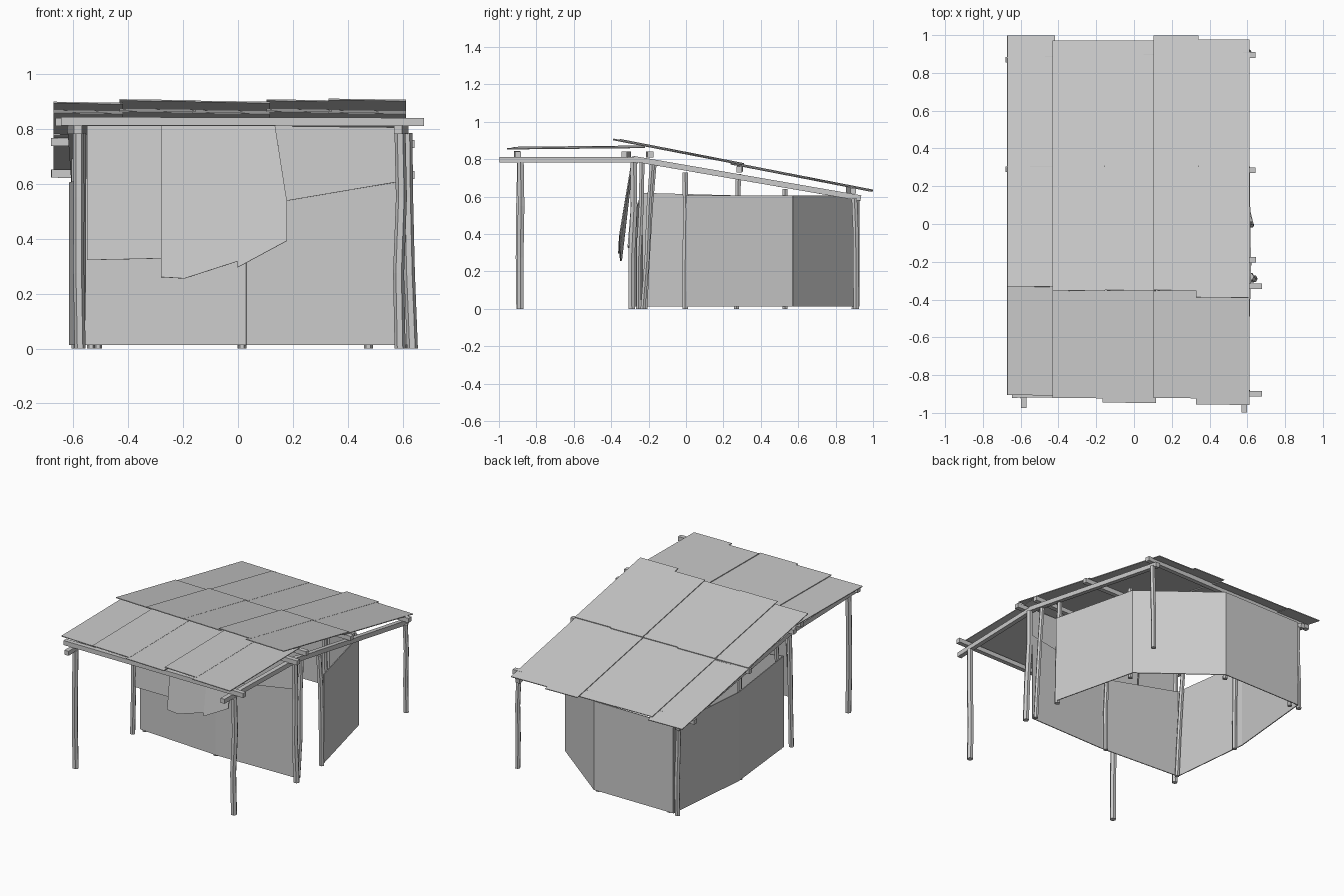
import bpy, bmesh, math, random
from mathutils import Vector

if "Cube" in bpy.data.objects:
    bpy.data.objects.remove(bpy.data.objects["Cube"])

random.seed(4)


def mesh_object(name, bm):
    bmesh.ops.recalc_face_normals(bm, faces=bm.faces)
    me = bpy.data.meshes.new(name)
    bm.to_mesh(me)
    bm.free()
    ob = bpy.data.objects.new(name, me)
    bpy.context.collection.objects.link(ob)
    return ob


def sheet(name, points, thick=0.006):
    """Thin flat sheet through corner points."""
    bm = bmesh.new()
    bm.faces.new([bm.verts.new(p) for p in points])
    ob = mesh_object(name, bm)
    mod = ob.modifiers.new("thickness", 'SOLIDIFY')
    mod.thickness = thick
    mod.offset = 0
    return ob


def pole(name, points, r=0.017, sides=6):
    """Slightly crooked upright pole, swept through points."""
    bm = bmesh.new()
    rings = []
    for p in points:
        rings.append([bm.verts.new((p[0] + r * math.cos(math.tau * i / sides),
                                    p[1] + r * math.sin(math.tau * i / sides), p[2]))
                      for i in range(sides)])
    for a, b in zip(rings, rings[1:]):
        for i in range(sides):
            j = (i + 1) % sides
            bm.faces.new((a[i], a[j], b[j], b[i]))
    bm.faces.new(rings[0])
    bm.faces.new(rings[-1])
    return mesh_object(name, bm)


def post(name, x, y, top, tx=0, ty=0, r=0.017):
    j = lambda: random.uniform(-0.006, 0.006)
    pts = [(x, y, 0)]
    pts += [(x + tx * t + j(), y + ty * t + j(), top * t) for t in (0.35, 0.7)]
    return pole(name, pts + [(x + tx, y + ty, top)], r)


def beam(name, a, b, w=0.03, h=0.03):
    """Square timber between two points."""
    a, b = Vector(a), Vector(b)
    d = (b - a).normalized()
    s = d.cross(Vector((0, 0, 1))).normalized()
    u = s.cross(d)
    bm = bmesh.new()
    ends = [[bm.verts.new(p + s * i * w / 2 + u * k * h / 2)
             for i, k in ((-1, -1), (1, -1), (1, 1), (-1, 1))] for p in (a, b)]
    for i in range(4):
        j = (i + 1) % 4
        bm.faces.new((ends[0][i], ends[0][j], ends[1][j], ends[1][i]))
    bm.faces.new(ends[0])
    bm.faces.new(ends[1])
    return mesh_object(name, bm)


# Main posts: porch, middle and back
post("porch_post_left", -0.575, -0.89, 0.785, -0.005, 0.005, 0.02)
post("porch_post_right", 0.59, -0.885, 0.785, 0.0, 0.0, 0.02)
post("middle_post_left", -0.575, -0.29, 0.785, 0.005, 0.015)
post("middle_post_right", 0.635, -0.29, 0.785, -0.02, 0.01, 0.02)
post("back_post_left", -0.575, 0.91, 0.59, 0.0, -0.01)
post("back_post_right", 0.605, 0.91, 0.59, 0.0, -0.01)

# Wall posts
post("front_wall_post", 0.015, -0.255, 0.79, 0, 0.02, 0.015)
post("front_corner_post", -0.535, -0.22, 0.78, -0.01, 0.05, 0.015)
post("door_post_front", 0.605, -0.23, 0.78, -0.01, 0.05, 0.015)
post("door_post_back", 0.62, -0.005, 0.73, -0.02, 0.0)
post("left_wall_post", -0.59, 0.27, 0.72, 0, 0.01, 0.016)
post("right_wall_post", 0.475, 0.53, 0.64, 0, 0, 0.016)
post("back_wall_post", 0.015, 0.9, 0.6, 0, 0, 0.016)
post("back_corner_post", -0.51, 0.9, 0.6, 0, 0, 0.015)

# Enclosing walls, with the doorway left open on the right
plan = [(0.63, 0.0), (0.49, 0.57), (0.03, 0.925), (-0.555, 0.925),
        (-0.612, 0.32), (-0.555, -0.235), (0.03, -0.275), (0.605, -0.265)]
tops = [0.605] * 5 + [0.62, 0.515, 0.61]
for i in range(7):
    (x0, y0), (x1, y1) = plan[i], plan[i + 1]
    sheet(f"wall_panel_{i + 1}", [(x0, y0, 0.013), (x1, y1, 0.013),
                                  (x1, y1, tops[i + 1]), (x0, y0, tops[i])])

# Sheets hung over the upper front wall
sheet("hung_sheet_left", [(-0.55, -0.30, 0.322), (-0.275, -0.31, 0.328),
                          (-0.275, -0.27, 0.812), (-0.55, -0.265, 0.81)])
sheet("hung_sheet_middle", [(-0.28, -0.345, 0.26), (-0.195, -0.35, 0.255), (0.0, -0.355, 0.318),
                            (0.0, -0.285, 0.815), (-0.28, -0.28, 0.815)])
sheet("hung_sheet_centre", [(-0.002, -0.36, 0.295), (0.178, -0.355, 0.392),
                            (0.178, -0.33, 0.538), (0.135, -0.285, 0.812), (-0.002, -0.285, 0.812)])
sheet("hung_sheet_right", [(0.13, -0.285, 0.53), (0.6, -0.285, 0.61),
                           (0.6, -0.275, 0.805), (0.13, -0.275, 0.81)])

# Porch side beams and sloping rafters
for side, sx in (("left", -1), ("right", 1)):
    y0 = -0.975 if sx < 0 else -0.998
    beam(f"porch_side_beam_{side}", (sx * 0.583, y0, 0.797), (sx * 0.605, -0.24, 0.797))
    beam(f"rafter_{side}", (sx * 0.605, -0.28, 0.802), (sx * 0.59, 0.935, 0.592))

# Cross beams carrying the sheets
beam("porch_front_beam", (-0.645, -0.905, 0.828), (0.677, -0.898, 0.825))
beam("porch_back_beam", (-0.64, -0.31, 0.825), (0.677, -0.33, 0.825))
beam("ridge_purlin", (-0.665, -0.2, 0.825), (0.645, -0.19, 0.825))
beam("middle_purlin", (-0.68, 0.29, 0.752), (0.643, 0.285, 0.745))
beam("back_purlin", (-0.68, 0.87, 0.637), (0.643, 0.895, 0.632))

# Roof sheets: five columns, porch row plus two overlapping sloping rows
cols = [-0.665, -0.425, -0.16, 0.11, 0.335, 0.605]
porch_y = [-0.905, -0.92, -0.945, -0.92, -0.955]
upper_y = [-0.33, -0.352, -0.35, -0.35, -0.388]
back_y = [0.998, 0.972, 0.972, 0.998, 0.975]
for i in range(5):
    a, b = cols[i] - 0.006, cols[i + 1] + 0.006
    lift = 0.005 * (i % 2)
    tilt = 0.004
    z = lambda y: 0.841 - 0.198 * (y + 0.0)
    def slope(y, base):
        return base - 0.195 * y
    rows = (("porch_roof_sheet", porch_y[i], -0.22, lambda y: 0.862 + 0.01 * (y + 0.6)),
            ("lower_roof_sheet", 0.24 + lift, back_y[i], lambda y: slope(y, 0.825)),
            ("upper_roof_sheet", upper_y[i], 0.30 + 2 * lift, lambda y: slope(y, 0.832)))
    for name, y0, y1, f in rows:
        sheet(f"{name}_{i + 1}", [(a, y0, f(y0) + lift), (b, y0 - 0.003, f(y0) + lift - tilt),
                                  (b, y1, f(y1) + lift - tilt), (a, y1, f(y1) + lift)], 0.005)
